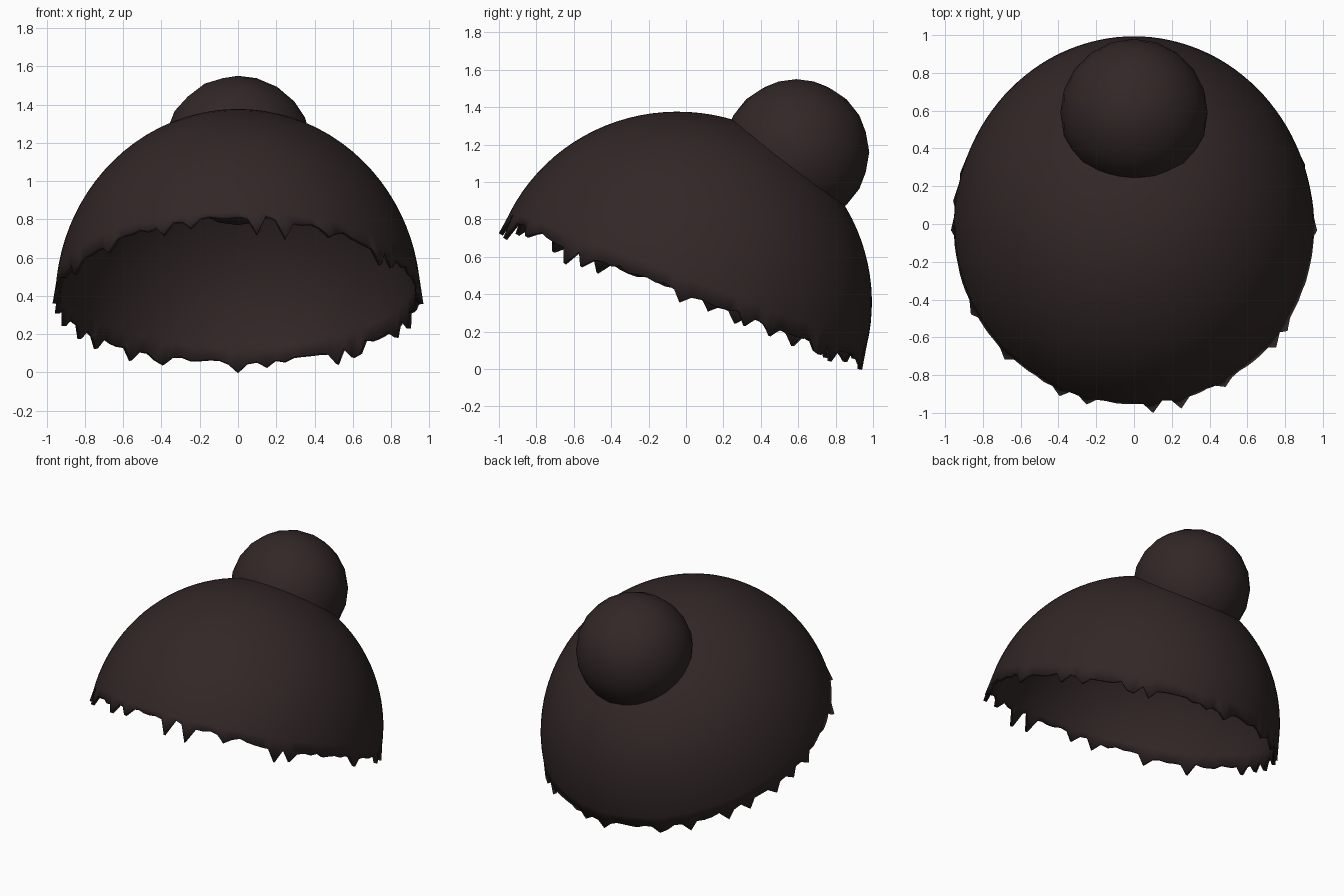
import bpy, bmesh, math, random
from mathutils import Matrix, Vector

cube = bpy.data.objects.get("Cube")
if cube:
    bpy.data.objects.remove(cube, do_unlink=True)
random.seed(4)

mat = bpy.data.materials.new("dark brown hair")
mat.use_nodes = True
colour = (0.032, 0.020, 0.020, 1)
mat.diffuse_color = colour
bsdf = mat.node_tree.nodes["Principled BSDF"]
bsdf.inputs["Base Color"].default_value = colour
bsdf.inputs["Roughness"].default_value = 0.9


def finish(name, bm):
    bmesh.ops.recalc_face_normals(bm, faces=bm.faces)
    mesh = bpy.data.meshes.new(name)
    bm.to_mesh(mesh)
    bm.free()
    mesh.materials.append(mat)
    obj = bpy.data.objects.new(name, mesh)
    bpy.context.collection.objects.link(obj)
    bpy.ops.object.select_all(action='DESELECT')
    obj.select_set(True)
    bpy.context.view_layer.objects.active = obj
    bpy.ops.object.shade_smooth_by_angle(angle=math.radians(50))
    return obj


# Hair cap: tilted half ellipsoid with a ragged rim
SEGS, RINGS = 120, 24
RADII = Vector((0.955, 1.025, 1.0))
tilt = Matrix.Translation((0, -0.028, 0.373)) @ Matrix.Rotation(math.radians(-20.7), 4, 'X')

# Pointed strands: angle round the rim (90 is the back) and length
strands = {-85: .10, -74: .10, -105: .06, -113: .07, -38: .08, -33: .06,
           -152: .07, -136: .06, -60: .04, 0: .05, 180: .05, 162: .07,
           115: .05, 118: .03, 89: .05, 80: .03, 58: .06, 52: .06, 48: .05,
           125: .06, 142: .05, 150: .05, 20: .06, 31: .05, 172: .04}
drop = {round(a * SEGS / 360) % SEGS: d for a, d in strands.items()}

bm = bmesh.new()
crown = bm.verts.new((0, 0, RADII.z))
rows = [[] for _ in range(RINGS)]
for s in range(SEGS):
    phi = 2 * math.pi * s / SEGS
    front = max(0, -math.sin(phi))
    rim = 0.04 + 0.05 * front ** 4 + random.uniform(-.012, .012) - drop.get(s, 0)
    for r in range(RINGS):
        # even rings above, with the last one following the ragged rim
        lat = math.pi / 2 - (math.pi / 2 - 0.12) * (r + 1) / (RINGS - 1)
        if r == RINGS - 1:
            lat = math.asin(rim)
        flare = 1.015 if r == RINGS - 1 and s in drop else 1
        rad = math.cos(lat) * flare
        rows[r].append(bm.verts.new((RADII.x * rad * math.cos(phi),
                                     RADII.y * rad * math.sin(phi),
                                     RADII.z * math.sin(lat))))
for s in range(SEGS):
    t = (s + 1) % SEGS
    bm.faces.new((crown, rows[0][s], rows[0][t]))
    for a, b in zip(rows, rows[1:]):
        bm.faces.new((a[s], b[s], b[t], a[t]))
bm.transform(tilt)
cap = finish("hair_cap", bm)
shell = cap.modifiers.new("thickness", 'SOLIDIFY')
shell.thickness = 0.025
shell.offset = -1

# Bun at the back of the crown
bm = bmesh.new()
bmesh.ops.create_icosphere(bm, subdivisions=3, radius=0.39,
                           matrix=Matrix.Translation((0, 0.59, 1.16)))
finish("hair_bun", bm)
